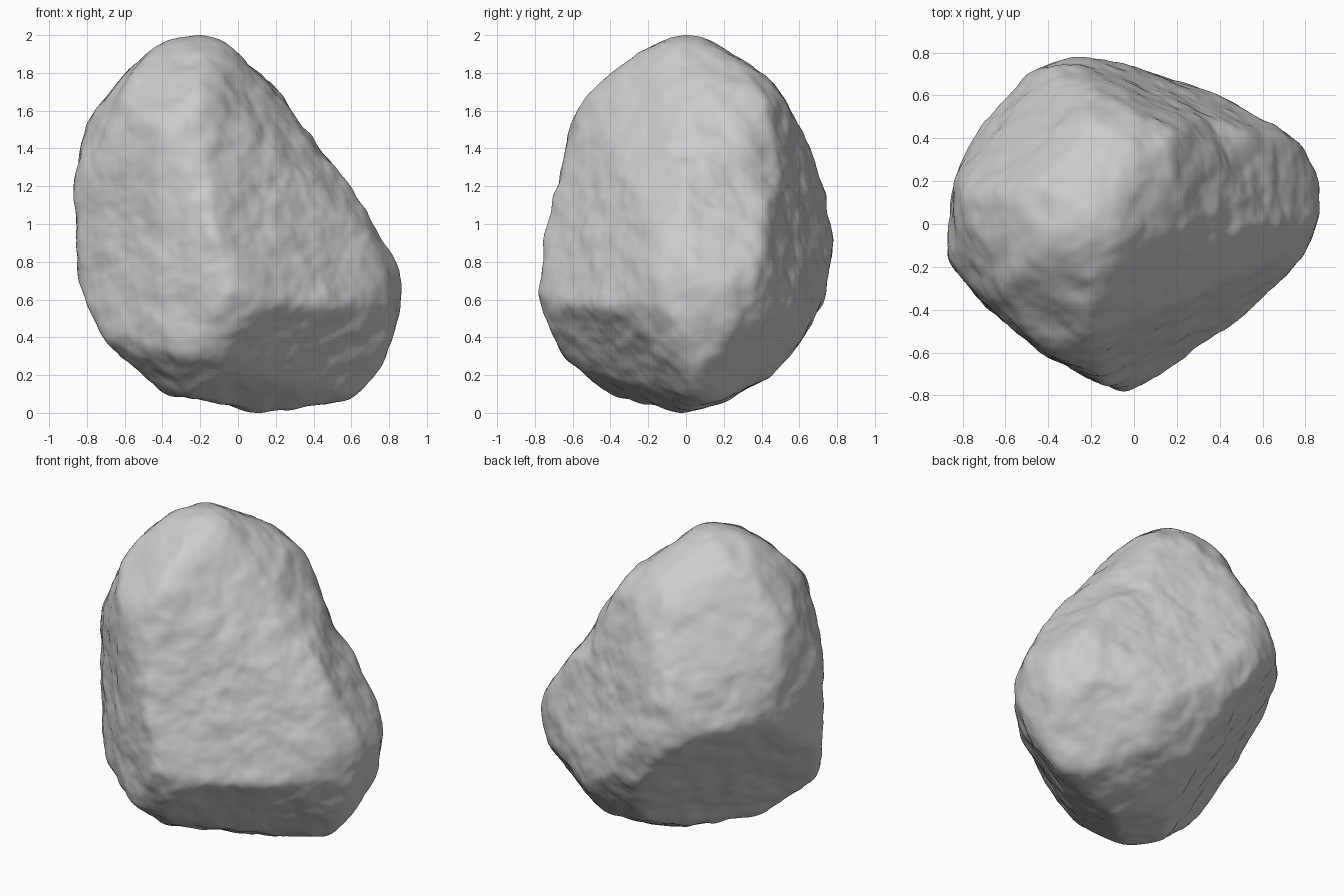
import bpy, bmesh, math
from mathutils import Vector, noise

cube = bpy.data.objects.get("Cube")
if cube:
    bpy.data.objects.remove(cube)

CENTRE = Vector((-0.05, 0.0, 0.9))
ROUNDING = 0.014   # extra stone that is worn away by the smoothing

# Outlines of the boulder, each extruded along its own direction
FRONT = [(-.2, 2), (.0, 1.96), (.1, 1.88), (.25, 1.65), (.42, 1.4), (.6, 1.2), (.8, .92), (.86, .63),
         (.8, .38), (.75, .22), (.6, .08), (.15, 0), (-.2, .1), (-.4, .12), (-.7, .34), (-.83, .62),
         (-.84, 1), (-.86, 1.2), (-.8, 1.5), (-.65, 1.8), (-.4, 1.97)]
SIDE = [(.14, 2), (.3, 1.92), (.5, 1.7), (.65, 1.4), (.73, 1.15), (.77, .9), (.72, .6), (.6, .4),
        (.45, .22), (.2, .08), (-.1, 0), (-.3, .05), (-.65, .32), (-.78, .64), (-.73, 1),
        (-.65, 1.3), (-.58, 1.6), (-.4, 1.82), (-.2, 1.95), (0, 2)]
TOP = [(-.25, .77), (0, .72), (.4, .58), (.78, .37), (.86, .17), (.8, -.2), (.4, -.55), (.1, -.73),
       (-.05, -.78), (-.4, -.6), (-.7, -.35), (-.86, -.17), (-.83, .2), (-.72, .5), (-.55, .68)]
FRONT_CORNER = [(-.16, 1), (.04, .96), (.19, .86), (.43, .67), (.48, .45), (.55, .27), (.74, .05),
                (.85, -.3), (.83, -.51), (.74, -.73), (.55, -.95), (-.02, -1), (-.19, -.99),
                (-.45, -.9), (-.63, -.76), (-.8, -.42), (-.8, .34), (-.63, .72), (-.42, .91)]
BACK_CORNER = [(.11, .86), (.31, .84), (.49, .73), (.68, .57), (.8, .1), (.79, -.56), (.6, -.77),
               (.4, -.83), (-.03, -.87), (-.38, -.84), (-.56, -.8), (-.73, -.62), (-.85, -.2),
               (-.8, -.07), (-.56, .22), (-.46, .38), (-.22, .7), (-.03, .81)]
LOW_CORNER = [(.15, .86), (.33, .83), (.49, .72), (.74, .31), (.83, .02), (.85, -.19), (.8, -.42),
              (.57, -.78), (.26, -.96), (.08, -1.01), (-.19, -.98), (-.31, -.85), (-.66, -.39),
              (-.74, -.14), (-.63, .13), (-.52, .33), (-.37, .42), (-.2, .63), (-.03, .78)]

# Broken faces of the stone: normal, point on the face
FACETS = [
    ((.6, -.8, .3), (0, -.77, .66)),        # front left face
    ((.68, -.52, .52), (.6, 0, 1.2)),       # slope above the shoulder
    ((.15, -.9, -.38), (-.05, -.77, .62)),  # front lower face
    ((.2, -.45, -.85), (.1, -.6, .3)),      # front underside
    ((-.65, .45, -.55), (-.55, .42, .8)),   # back right lower face
    ((-.5, -.5, -.7), (-.45, -.5, .33)),    # right underside
    ((.45, .65, -.55), (.75, .35, .5)),     # left underside
    ((.37, .9, .2), (.38, .42, 1.4)),       # back left face
    ((-.5, .5, .65), (-.62, .4, 1.7)),      # crown, back right
    ((-.45, -.5, .6), (-.62, -.42, 1.72)),  # crown, front right
    ((.3, .75, .55), (.08, .47, 1.7)),      # crown, back left
]


def prism(points, turn, tilt, height):
    """Axes and edges of an outline seen from a turned and tilted direction."""
    a, e = math.radians(turn), math.radians(tilt)
    right = Vector((math.cos(a), math.sin(a), 0))
    up = Vector((-math.sin(a) * math.sin(e), math.cos(a) * math.sin(e), math.cos(e)))
    middle = CENTRE - Vector((0, 0, height))
    cx, cy = middle.dot(right), middle.dot(up)
    edges = [(p[0] - cx, p[1] - cy, q[0] - p[0], q[1] - p[1])
             for p, q in zip(points, points[1:] + points[:1])]
    return right, up, edges


PRISMS = [prism(FRONT, 0, 0, 0), prism(SIDE, 90, 0, 0), prism(TOP, 0, 90, 0),
          prism(FRONT_CORNER, 35, 28, 1), prism(BACK_CORNER, 215, 28, 1),
          prism(LOW_CORNER, 145, -28, 1)]


def prism_distance(u, right, up, edges):
    """Distance from the centre to an extruded outline along u."""
    ux, uy = u.dot(right), u.dot(up)
    best = 9.0
    for px, py, ex, ey in edges:
        det = ux * ey - uy * ex
        if abs(det) < 1e-9:
            continue
        s = (px * uy - py * ux) / det
        if -1e-6 <= s <= 1 + 1e-6:
            t = (px * ey - py * ex) / det
            if 0 < t < best:
                best = t
    return best


def stone_radius(u):
    limits = [prism_distance(u, *p) for p in PRISMS]
    for normal, point in FACETS:
        n = Vector(normal)
        facing = n.dot(u)
        if facing > 0.05:
            limits.append(n.dot(Vector(point) - CENTRE) / facing)
    return min(limits) + ROUNDING


# Boulder body, worn round at its broken edges
bm = bmesh.new()
bmesh.ops.create_icosphere(bm, subdivisions=7, radius=1)
for v in bm.verts:
    u = v.co.normalized()
    v.co = CENTRE + u * stone_radius(u)
for i in range(22):
    bmesh.ops.smooth_vert(bm, verts=bm.verts, factor=0.5,
                          use_axis_x=True, use_axis_y=True, use_axis_z=True)

# Weathered surface: broad lumps and fine pitting
bm.normal_update()
moves = []
for v in bm.verts:
    lumps = noise.noise(v.co * 3.5) * 0.01 + noise.noise(v.co * 8) * 0.012
    grain = noise.noise(v.co * 18) * 0.004
    moves.append(v.normal * (lumps + grain))
for v, move in zip(bm.verts, moves):
    v.co += move

# Rest the stone on the ground
bmesh.ops.translate(bm, verts=bm.verts, vec=(0, 0, -min(v.co.z for v in bm.verts)))

mesh = bpy.data.meshes.new("boulder")
bm.to_mesh(mesh)
bm.free()
boulder = bpy.data.objects.new("boulder", mesh)
bpy.context.collection.objects.link(boulder)
mesh.shade_smooth()

# Stone colour
stone = bpy.data.materials.new("grey stone")
stone.use_nodes = True
colour = (0.6, 0.6, 0.6, 1)
stone.diffuse_color = colour
stone.node_tree.nodes["Principled BSDF"].inputs["Base Color"].default_value = colour
mesh.materials.append(stone)
